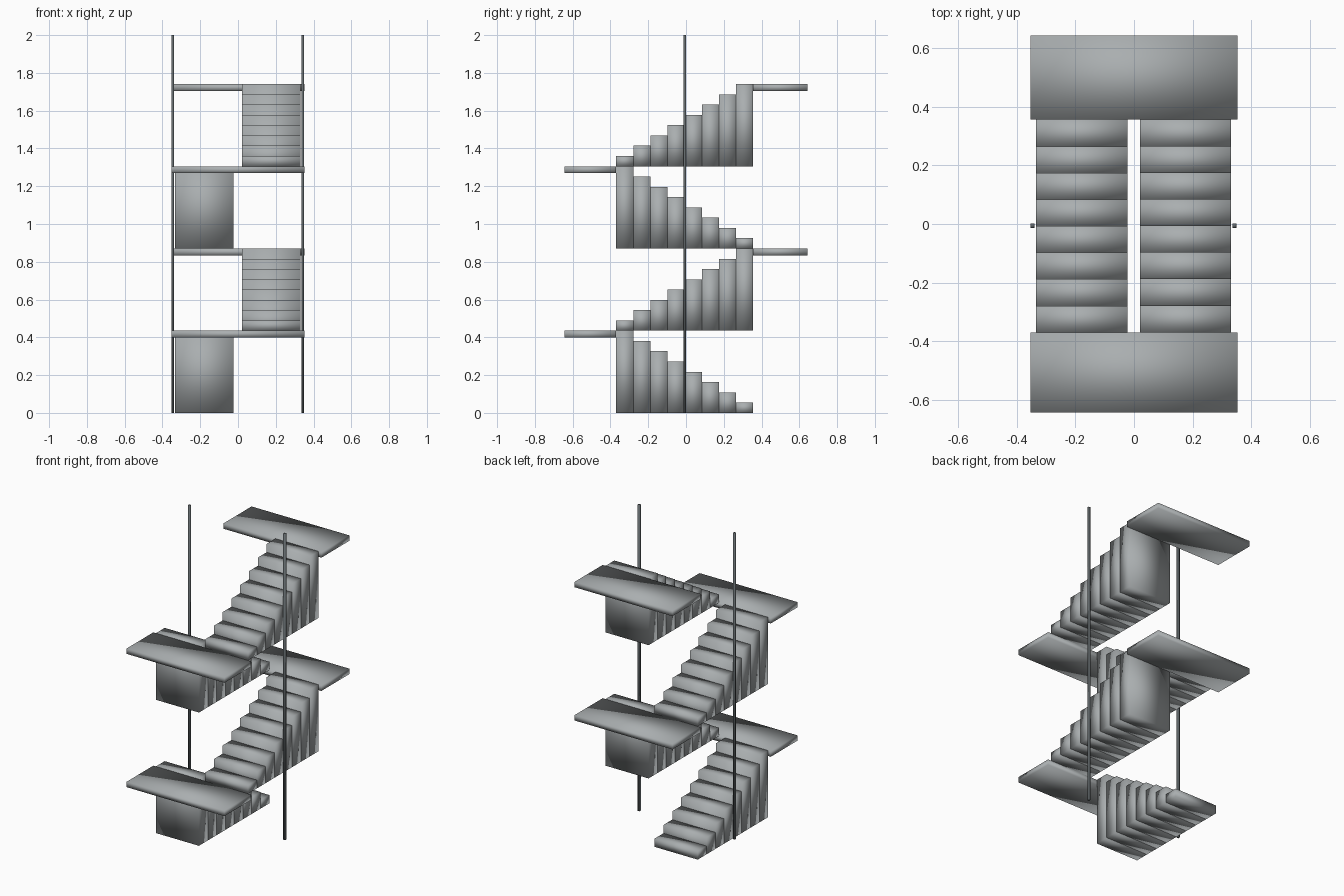
import bpy

if "Cube" in bpy.data.objects:
    bpy.data.objects.remove(bpy.data.objects["Cube"], do_unlink=True)


def material(name, colour):
    mat = bpy.data.materials.new(name)
    mat.use_nodes = True
    mat.diffuse_color = colour
    mat.node_tree.nodes["Principled BSDF"].inputs["Base Color"].default_value = colour
    return mat


concrete = material("concrete_grey", (0.4, 0.424, 0.432, 1))
steel = material("dark_steel", (0.12, 0.138, 0.146, 1))


def box(name, mat, x, y, z):
    """Softly shaded block spanning the given (low, high) ranges."""
    bpy.ops.mesh.primitive_cube_add(size=1)
    ob = bpy.context.object
    ob.name = ob.data.name = name
    spans = (x, y, z)
    for v in ob.data.vertices:
        v.co = [s[0] if c < 0 else s[1] for c, s in zip(v.co, spans)]
    ob.data.materials.append(mat)
    ob.data.shade_smooth()


STEPS = 8
RISE = 0.0544
FLIGHT = STEPS * RISE
FRONT, BACK = -0.37, 0.356       # ends of every flight
TREAD = (BACK - FRONT) / STEPS
END = 0.644                      # outer edge of the landings
WIDTH = (-0.353, 0.353)

# Four flights, alternating side and direction, each ending at a landing
for f in range(4):
    base = f * FLIGHT
    forward = f % 2 == 0
    x = (-0.334, -0.023) if forward else (0.021, 0.332)
    for i in range(STEPS):
        y = BACK - (i + 1) * TREAD if forward else FRONT + i * TREAD
        box(f"flight_{f + 1}_step_{i + 1}", concrete, x, (y, y + TREAD),
            (base, base + (i + 1) * RISE))
    top = base + FLIGHT
    box(f"landing_{f + 1}", concrete, WIDTH,
        (-END, FRONT) if forward else (BACK, END), (top - 0.036, top))

# Slim full-height posts on both sides
for name, x in (("right_post", -0.353), ("left_post", 0.336)):
    box(name, steel, (x, x + 0.014), (-0.013, 0.001), (0, 2))
